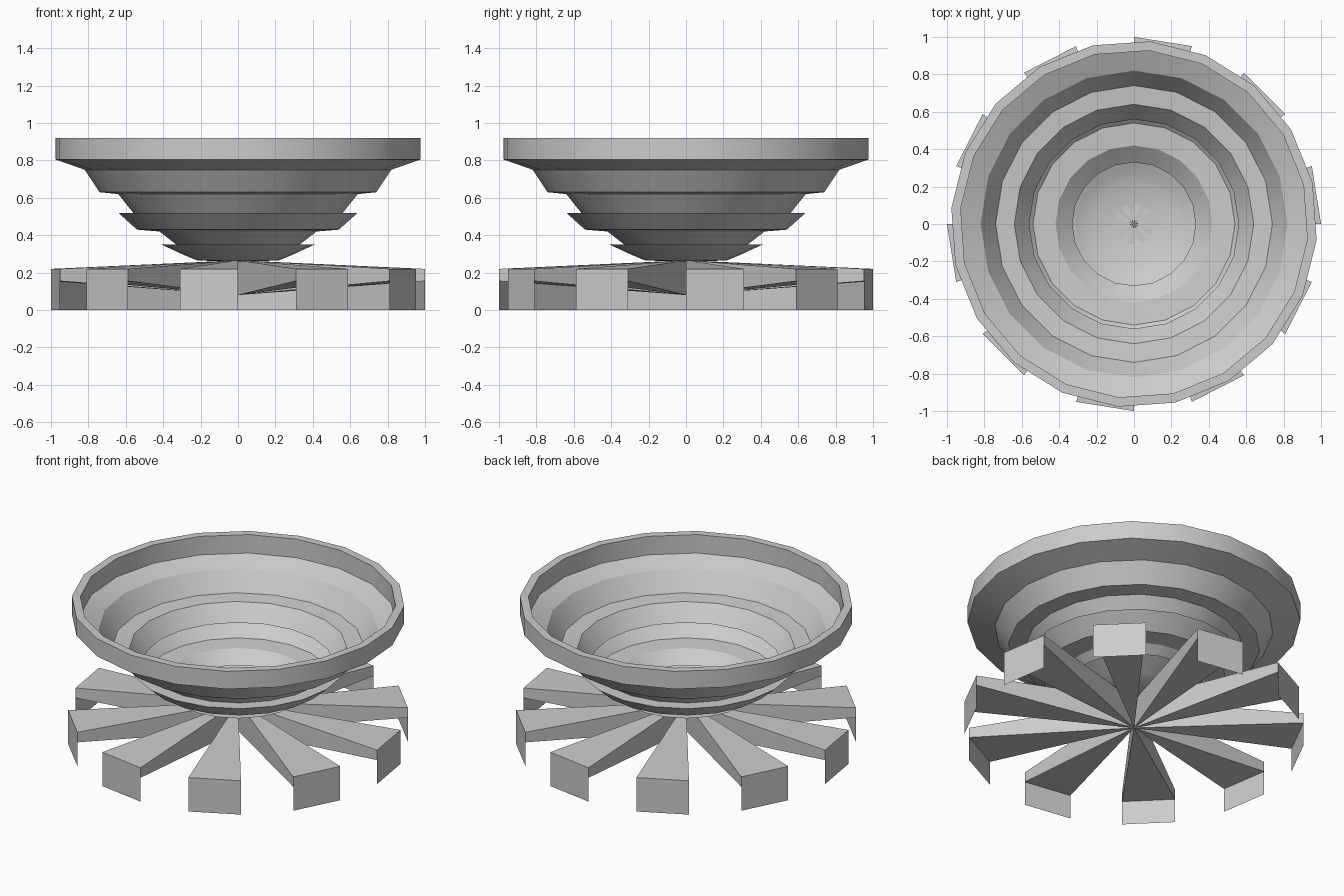
import bpy, bmesh
from math import sin, cos, radians, pi

if "Cube" in bpy.data.objects:
    bpy.data.objects.remove(bpy.data.objects["Cube"])

SIDES = 20


def make_object(name, bm):
    bmesh.ops.recalc_face_normals(bm, faces=bm.faces)
    mesh = bpy.data.meshes.new(name)
    bm.to_mesh(mesh)
    bm.free()
    ob = bpy.data.objects.new(name, mesh)
    bpy.context.collection.objects.link(ob)
    return ob


def polar(r, deg, z):
    return (r * cos(radians(deg)), r * sin(radians(deg)), z)


def lathe(name, profile):
    """Revolve (radius, z, twist) points; radius 0 closes to one point."""
    bm = bmesh.new()
    rings = []
    for r, z, twist in profile:
        if r == 0:
            rings.append([bm.verts.new((0, 0, z))] * SIDES)
        else:
            rings.append([bm.verts.new(polar(r, 360 / SIDES * i + twist, z))
                          for i in range(SIDES)])
    for a, b in zip(rings, rings[1:]):
        for i in range(SIDES):
            j = (i + 1) % SIDES
            loop = list(dict.fromkeys([a[i], a[j], b[j], b[i]]))
            bm.faces.new(loop)
    bmesh.ops.remove_doubles(bm, verts=bm.verts, dist=0.0005)
    ob = make_object(name, bm)
    bpy.context.view_layer.objects.active = ob
    ob.select_set(True)
    bpy.ops.object.shade_smooth_by_angle(angle=radians(30))
    ob.select_set(False)
    return ob


# Thick rim and stepped thin bowl
T = -5
lathe("stepped_bowl", [
    (0.82, 0.75, 0), (0.93, 0.80, T), (0.93, 0.92, T), (0.98, 0.92, T),
    (0.98, 0.805, T), (0.82, 0.75, 0), (0.74, 0.63, 0), (0.64, 0.62, 0),
    (0.56, 0.52, 0), (0.64, 0.52, 0), (0.54, 0.43, 0), (0.42, 0.42, 0),
    (0.33, 0.35, 0), (0.41, 0.35, 0), (0.29, 0.295, 0), (0.22, 0.266, 0),
    (0, 0.256, 0)])

# Ten wedge-shaped spokes, each ending in a foot plate reaching the ground
bm = bmesh.new()
for k in range(10):
    a0, a1 = 36 * k, 36 * k + 18
    hub_top = bm.verts.new((0, 0, 0.266))
    hub_low = bm.verts.new((0, 0, 0.08))
    t0, t1 = [bm.verts.new(polar(1, a, 0.22)) for a in (a0, a1)]
    m0, m1 = [bm.verts.new(polar(1, a, 0.155)) for a in (a0, a1)]
    f0, f1 = [bm.verts.new(polar(1, a, 0)) for a in (a0, a1)]
    for loop in [(hub_top, t0, t1), (hub_low, m1, m0),
                 (hub_top, hub_low, m0, t0), (hub_top, t1, m1, hub_low),
                 (t0, m0, m1, t1), (m0, f0, f1, m1)]:
        bm.faces.new(loop)
make_object("radial_spoke_base", bm)
